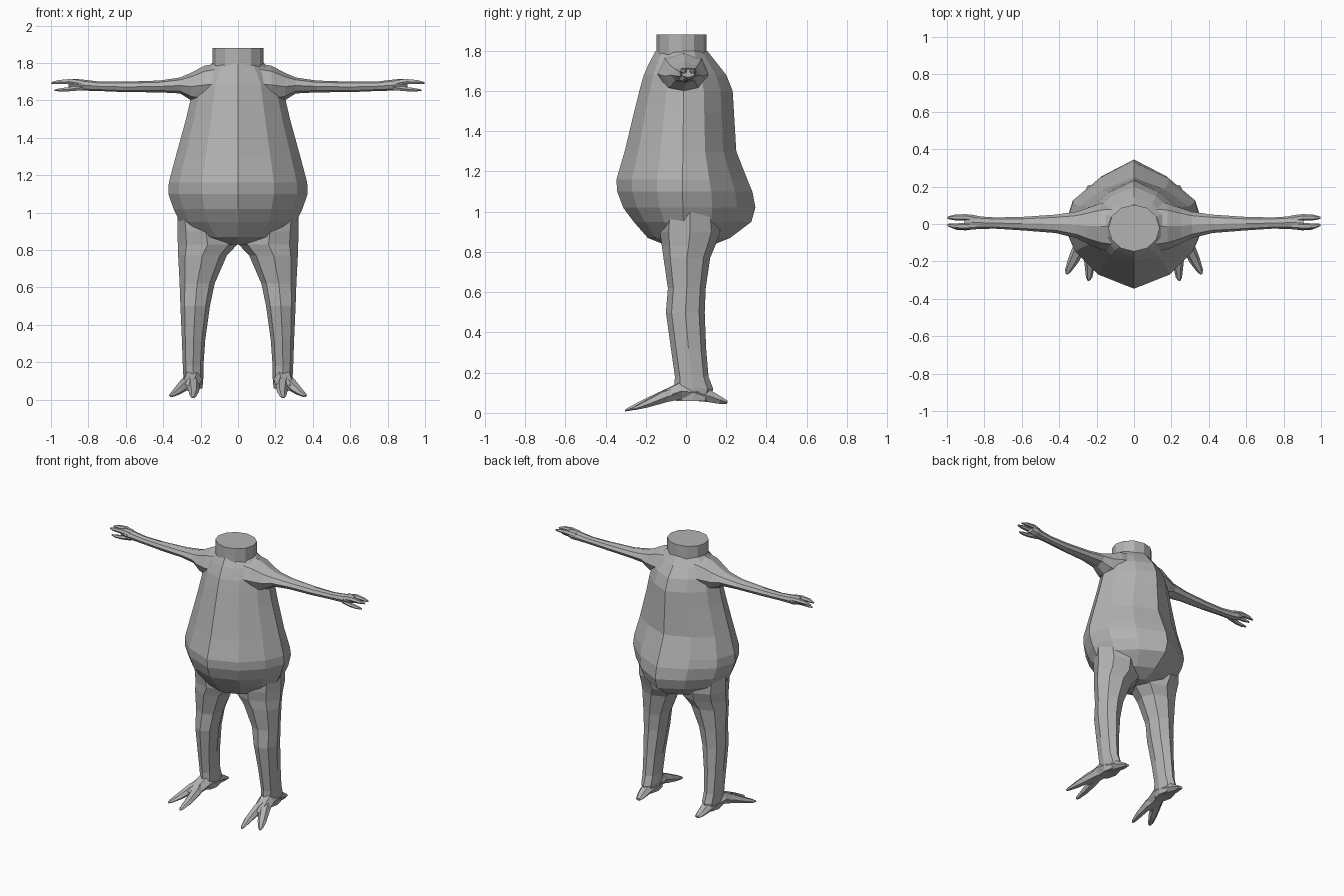
import bpy, bmesh, math
from mathutils import Vector

skin = bpy.data.materials.new("grey skin")
skin.diffuse_color = (0.45, 0.45, 0.45, 1)


def loft(name, rings, mirror=True):
    """Skin a list of equal-sized point rings and cap both ends."""
    bm = bmesh.new()
    loops = [[bm.verts.new(p) for p in r] for r in rings]
    for a, b in zip(loops, loops[1:]):
        n = len(a)
        for i in range(n):
            j = (i + 1) % n
            bm.faces.new((a[i], a[j], b[j], b[i]))
    bm.faces.new(loops[0])
    bm.faces.new(loops[-1])
    bmesh.ops.recalc_face_normals(bm, faces=bm.faces)
    me = bpy.data.meshes.new(name)
    bm.to_mesh(me)
    bm.free()
    me.materials.append(skin)
    ob = bpy.data.objects.new(name, me)
    bpy.context.collection.objects.link(ob)
    if mirror:
        ob.modifiers.new("mirror", 'MIRROR').use_mirror_merge = False
    return ob


def oval(c, u, v, n=8):
    """Ring of n points around c, spanned by the half axes u and v."""
    c, u, v = Vector(c), Vector(u), Vector(v)
    return [c + u * math.cos(t) + v * math.sin(t)
            for t in (2 * math.pi * i / n for i in range(n))]


def digit(name, path, n=6):
    """Tapered toe or finger; path = (x, y, z, half width, half height)."""
    d = Vector(path[-1][:3]) - Vector(path[0][:3])
    side = d.cross(Vector((0, 0, 1))).normalized()
    up = side.cross(d).normalized()
    return loft(name, [oval(p[:3], side * p[3], up * p[4], n) for p in path])


# torso: ridged down the middle of chest and back
half = [(0, -1), (.52, -.78), (.85, -.42), (1, -.05), (.88, .38), (.5, .74), (0, 1)]
section = half + [(-x, y) for x, y in half[-2:0:-1]]
torso = [  # z, half width, front depth, back depth
    (.83, .08, .09, .12), (.87, .23, .19, .22), (.95, .31, .26, .325),
    (1.02, .345, .312, .345), (1.10, .372, .342, .33), (1.16, .37, .346, .305),
    (1.30, .333, .305, .25), (1.50, .278, .257, .238), (1.60, .255, .232, .232),
    (1.68, .235, .21, .20), (1.75, .195, .178, .145), (1.80, .137, .15, .105)]
loft("torso", [[(x * w, y * (f if y < 0 else b), z) for x, y in section]
               for z, w, f, b in torso], False)

# neck stump
loft("neck", [oval((0, -.022, z), (.137, 0, 0), (0, .125, 0), 12)
              for z in (1.77, 1.88)], False)

# legs: inner and outer x, front and back y per height
legs = [(1.0, .06, .325, -.12, .16), (.90, .02, .323, -.13, .17),
        (.83, .003, .322, -.12, .145), (.77, .06, .32, -.112, .12),
        (.62, .125, .312, -.09, .098), (.50, .15, .308, -.10, .093),
        (.32, .175, .30, -.075, .10), (.18, .185, .295, -.055, .112),
        (.12, .185, .292, -.06, .135), (.06, .19, .285, -.05, .12)]
loft("leg", [oval(((a + b) / 2, (f + k) / 2, z), ((b - a) / 2, 0, 0), (0, (k - f) / 2, 0))
             for z, a, b, f, k in legs])

# feet: instep, two splayed toes and a heel
digit("instep", [(.238, .06, .10, .05, .04), (.245, -.03, .108, .056, .047),
                 (.262, -.13, .075, .052, .03), (.268, -.16, .062, .035, .018)])
digit("inner_toe", [(.25, -.04, .105, .035, .04), (.238, -.13, .075, .035, .032),
                    (.236, -.22, .042, .028, .021), (.24, -.285, .018, .017, .01),
                    (.242, -.303, .011, .006, .004)])
digit("outer_toe", [(.255, -.03, .10, .035, .035), (.285, -.11, .08, .036, .032),
                    (.325, -.195, .045, .029, .02), (.353, -.25, .024, .017, .01),
                    (.36, -.268, .018, .006, .004)])
digit("heel", [(.238, .02, .10, .052, .045), (.236, .11, .085, .042, .036),
               (.234, .17, .063, .03, .021), (.23, .205, .052, .018, .009)])

# arms: bottom and top z, front and back y along x
arms = [(.10, 1.58, 1.80, -.15, .12), (.18, 1.58, 1.785, -.135, .11),
        (.25, 1.60, 1.748, -.105, .085), (.31, 1.637, 1.722, -.075, .065),
        (.42, 1.643, 1.706, -.048, .05), (.60, 1.644, 1.70, -.034, .038),
        (.74, 1.650, 1.70, -.025, .035), (.82, 1.652, 1.71, -.026, .04),
        (.87, 1.655, 1.715, -.03, .05), (.905, 1.668, 1.71, -.025, .045)]
loft("arm", [oval((x, (f + k) / 2, (a + b) / 2), (0, (k - f) / 2, 0), (0, 0, (b - a) / 2))
             for x, a, b, f, k in arms])

# fingers: two above, thumb below
for name, y, tip in (("back_finger", .035, .033), ("front_finger", -.012, -.005)):
    digit(name, [(.84, y * .7, 1.69, .017, .02), (.90, y, 1.70, .018, .016),
                 (.96, y, 1.698, .015, .012), (.998, tip, 1.693, .006, .005)])
digit("thumb", [(.83, -.005, 1.67, .02, .018), (.90, -.018, 1.66, .016, .013),
                (.95, -.018, 1.656, .013, .01), (.98, -.014, 1.654, .005, .004)])
